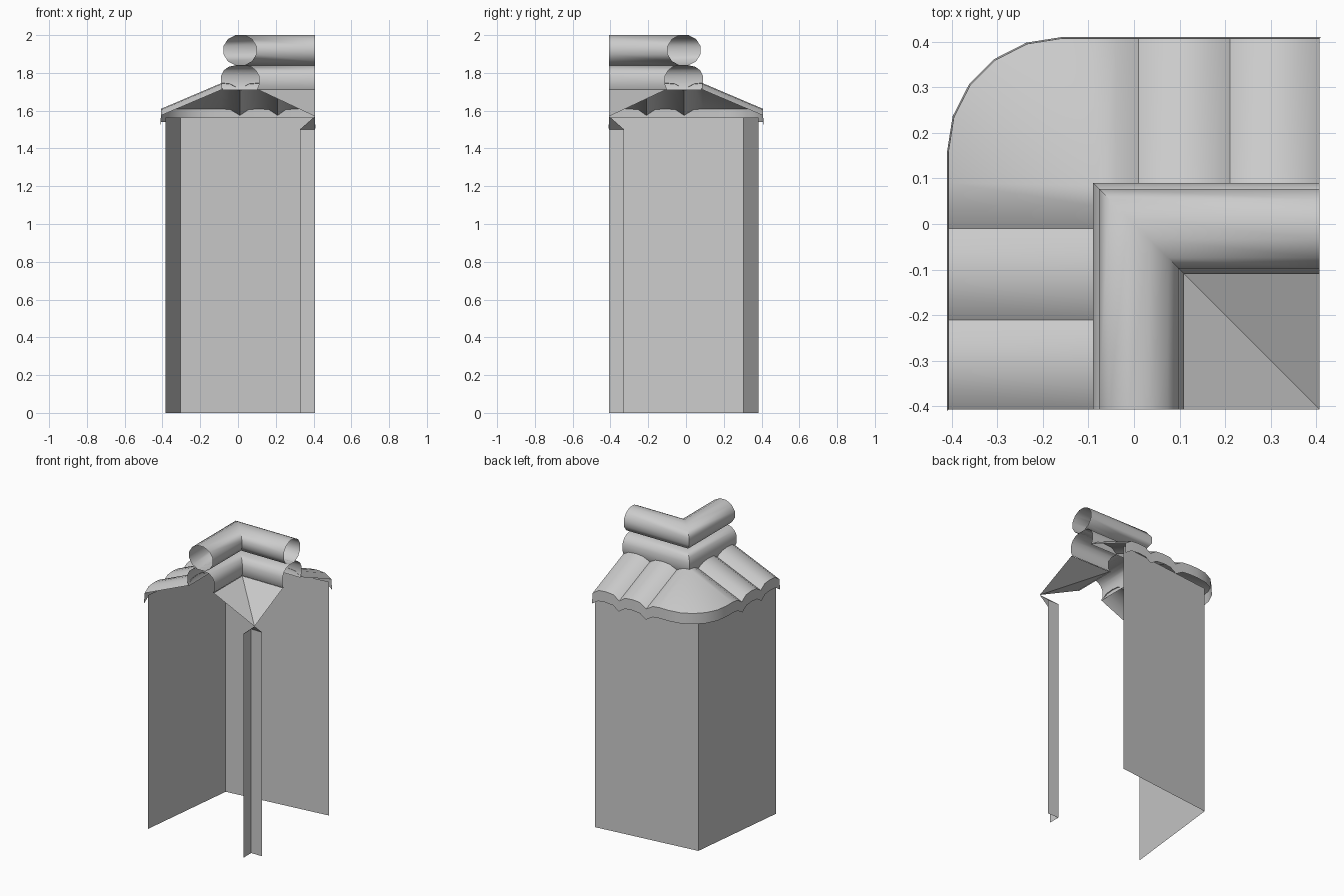
import bpy, bmesh, math

if "Cube" in bpy.data.objects:
    bpy.data.objects.remove(bpy.data.objects["Cube"])

END = 0.407  # half width of the square footprint


def grid(name, rows, smooth=None):
    """Skin a list of point rows with quads and make an object."""
    bm = bmesh.new()
    vs = [[bm.verts.new(p) for p in row] for row in rows]
    for a, b in zip(vs, vs[1:]):
        for i in range(len(a) - 1):
            bm.faces.new((a[i], a[i + 1], b[i + 1], b[i]))
    bmesh.ops.remove_doubles(bm, verts=bm.verts, dist=1e-5)
    mesh = bpy.data.meshes.new(name)
    bm.to_mesh(mesh)
    bm.free()
    ob = bpy.data.objects.new(name, mesh)
    bpy.context.collection.objects.link(ob)
    if smooth:
        bpy.ops.object.select_all(action='DESELECT')
        ob.select_set(True)
        bpy.context.view_layer.objects.active = ob
        bpy.ops.object.shade_smooth_by_angle(angle=math.radians(smooth))
    return ob


def sweep(name, profile, smooth=None):
    """Run an (offset, z) profile around the mitred corner path."""
    return grid(name, [[(d, -END, z) for d, z in profile],
                       [(d, -d, z) for d, z in profile],
                       [(END, -d, z) for d, z in profile]], smooth)


# outer wall: two thin panels meeting at the back left corner
plan = [(0.405, 0.385), (-0.305, 0.305), (-0.385, -0.405)]
grid("outer_wall", [[(x, y, z) for x, y in plan] for z in (0, 1.565)])

# inner corner: small wall, soffit and flat roof slope
sweep("inner_wall", [(0.327, 1.5), (0.327, 0)])
sweep("inner_soffit", [(END, 1.57), (0.327, 1.5)])
sweep("inner_roof", [(0.105, 1.712), (END, 1.57)])

# upper ridge roll: open twelve sided tube
r = 1 / math.cos(math.radians(15))
upper = [(0.01 + 0.087 * r * math.cos(a), 1.92 + 0.08 * r * math.sin(a))
         for a in (math.radians(255 - 30 * k) for k in range(13))]
sweep("upper_ridge_roll", upper, 50)

# lower ridge roll: wider tube left open underneath
side = [(0.09, 1.71), (0.1, 1.735), (0.1, 1.785), (0.085, 1.813), (0.06, 1.832), (0.025, 1.84)]
lower = [(0.01 - d, z) for d, z in side] + [(0.01 + d, z) for d, z in reversed(side)]
sweep("lower_ridge_roll", lower, 50)

# scalloped eave line: two tiles, the rounded corner tile, two tiles
half = []
for x0 in (END, 0.21):
    half += [(x0, END, 0), (x0 - 0.045, END, 0.03), (x0 - 0.1, END, 0.035), (x0 - 0.155, END, 0.03)]
half += [(0.01, END, 0), (-0.04, END, 0.03), (-0.09, END, 0.035)]
R = 0.25
arc = []
for k in range(6):
    a = math.radians(90 + 18 * k)
    arc.append((R - END + R * math.cos(a), END - R + R * math.sin(a), 0.035))
eave = half + arc + [(-y, -x, h) for x, y, h in reversed(half)]

# outer tiled roof with hanging eave lip
lip = [(x * 1.007, y * 1.007, 1.505 + h) for x, y, h in eave]
edge = [(x, y, 1.575 + h) for x, y, h in eave]
ridge = [(max(x, -0.085), min(y, 0.085), 1.712 + h) for x, y, h in eave]
grid("tiled_roof", [edge, ridge], 50)
grid("eave_lip", [lip, edge], 50)
